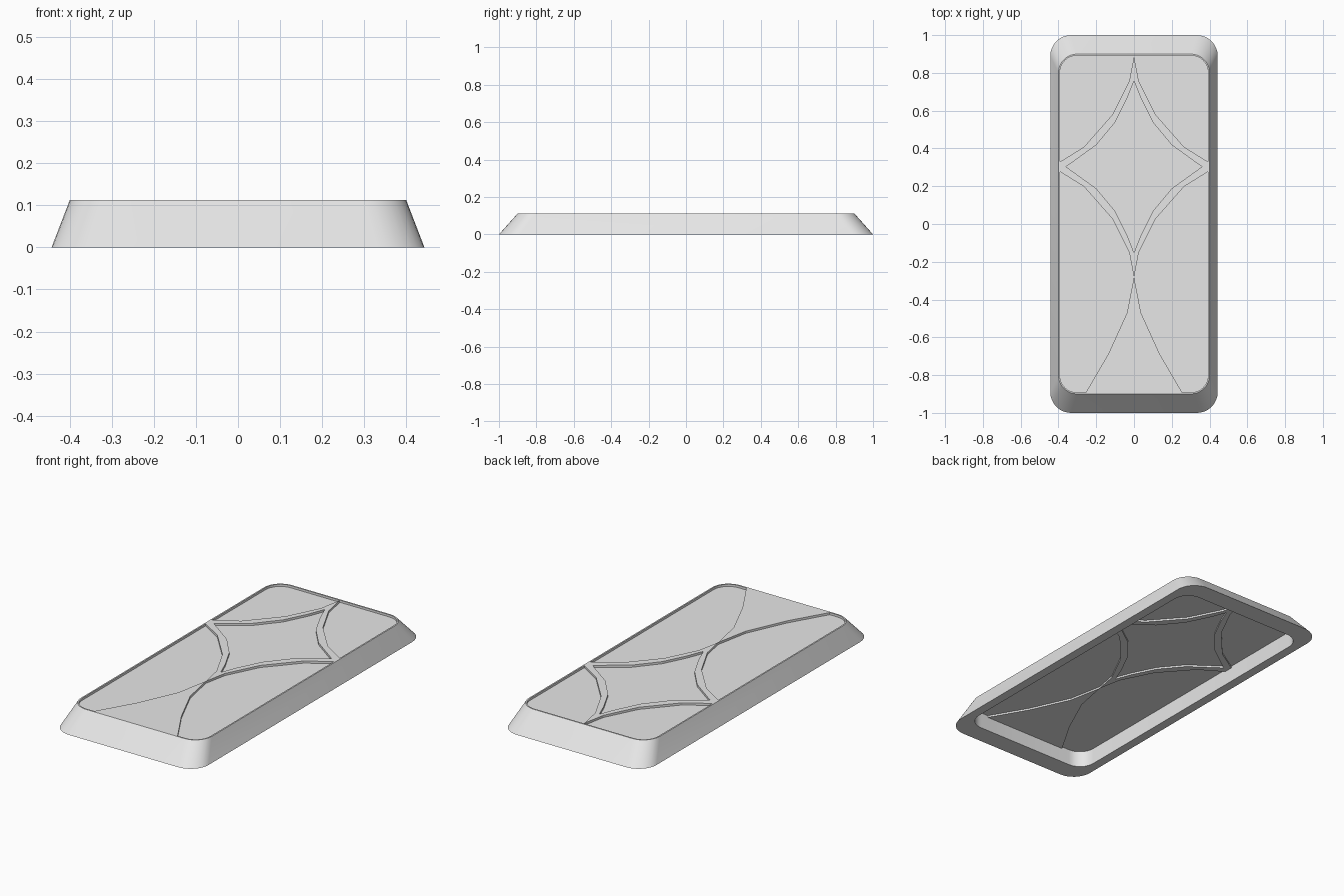
import bpy, bmesh, math

cube = bpy.data.objects.get("Cube")
if cube:
    bpy.data.objects.remove(cube)

TOP = 0.112
mat = bpy.data.materials.new("light grey")
mat.use_nodes = True
mat.diffuse_color = (0.8, 0.8, 0.8, 1)
mat.node_tree.nodes["Principled BSDF"].inputs["Base Color"].default_value = (0.8, 0.8, 0.8, 1)


def rounded(hx, hy, r, n=8):
    """Rounded rectangle outline."""
    pts = []
    for k, (sx, sy) in enumerate([(1, 1), (-1, 1), (-1, -1), (1, -1)]):
        for i in range(n + 1):
            a = math.pi / 2 * (k + i / n)
            pts.append((sx * (hx - r) + r * math.cos(a), sy * (hy - r) + r * math.sin(a)))
    return pts


def star(quarter, cy):
    """Closed outline from one quarter, running from the tip to the side."""
    right = quarter + [(x, -y) for x, y in quarter[-2::-1]]
    loop = right + [(-x, y) for x, y in right[-2:0:-1]]
    return [(x, y + cy) for x, y in loop]


def loft(name, loops, ring):
    """Bridge (outline, z) loops; a ring joins last to first, otherwise ends are capped."""
    bm = bmesh.new()
    rows = [[bm.verts.new((x, y, z)) for x, y in pts] for pts, z in loops]
    pairs = list(zip(rows, rows[1:]))
    if ring:
        pairs.append((rows[-1], rows[0]))
    else:
        bm.faces.new(rows[0][::-1])
        bm.faces.new(rows[-1])
    for a, b in pairs:
        for i in range(len(a)):
            j = (i + 1) % len(a)
            bm.faces.new((a[i], a[j], b[j], b[i]))
    bmesh.ops.recalc_face_normals(bm, faces=bm.faces)
    mesh = bpy.data.meshes.new(name)
    bm.to_mesh(mesh)
    bm.free()
    mesh.materials.append(mat)
    obj = bpy.data.objects.new(name, mesh)
    bpy.context.collection.objects.link(obj)
    return obj


# Sloped outer frame with straight inner walls
inner = rounded(0.392, 0.892, 0.09)
frame = loft("frame", [(rounded(0.443, 1.0, 0.11), 0), (rounded(0.40, 0.90, 0.10), TOP),
                       (inner, TOP), (inner, 0)], True)
bpy.context.view_layer.objects.active = frame
frame.select_set(True)
bpy.ops.object.shade_smooth_by_angle(angle=math.radians(30))

# Thin recessed pane
loft("pane", [(inner, 0.09), (inner, 0.10)], False)

# Four-pointed star band, flush with the frame
outer_q = [(0, 0.585), (0.025, 0.455), (0.115, 0.275), (0.265, 0.105), (0.392, 0.026), (0.392, 0)]
inner_q = [(0, 0.455), (0.035, 0.365), (0.10, 0.235), (0.20, 0.115), (0.34, 0.014), (0.36, 0)]
so, si = star(outer_q, 0.303), star(inner_q, 0.303)
loft("star_band", [(so, 0.08), (so, TOP), (si, TOP), (si, 0.08)], True)

# Flared foot below the star
side = [(0, -0.28), (0.037, -0.47), (0.137, -0.69), (0.255, -0.892)]
foot = side + [(-x, y) for x, y in side[:0:-1]]
loft("flared_foot", [(foot, 0.08), (foot, TOP)], False)
